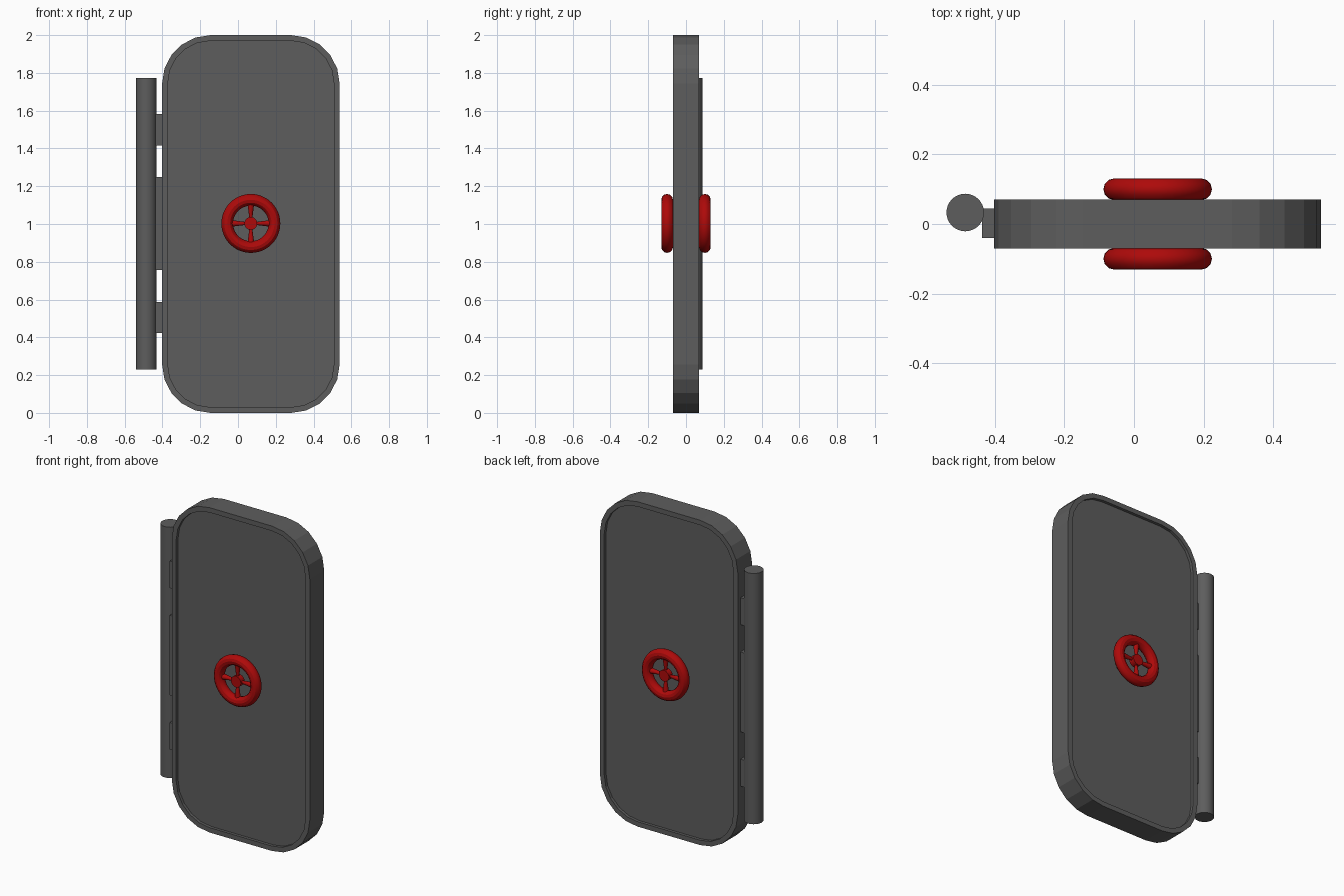
import bpy, bmesh
from math import sin, cos, pi
from mathutils import Vector

if "Cube" in bpy.data.objects:
    bpy.data.objects.remove(bpy.data.objects["Cube"])

X0, X1 = -0.402, 0.538          # door sides
CX, CZ = (X0 + X1) / 2, 1.0     # door centre
HALF_W, HALF_H, RADIUS, THICK = (X1 - X0) / 2, 1.0, 0.257, 0.07
WHEEL_Y, WHEEL_Z = 0.1, 1.003


def material(name, r, g, b):
    m = bpy.data.materials.new(name)
    m.diffuse_color = (r, g, b, 1)
    m.use_nodes = True
    m.node_tree.nodes["Principled BSDF"].inputs["Base Color"].default_value = m.diffuse_color
    return m


red = material("red_paint", 0.42, 0.003, 0.003)
steel = material("dark_steel", 0.11, 0.11, 0.11)


def outline(inset):
    """Rounded rectangle points, five facets per corner."""
    r = RADIUS - inset
    pts = []
    for k, (sx, sz) in enumerate([(1, 1), (-1, 1), (-1, -1), (1, -1)]):
        for i in range(6):
            a = (k + i / 5) * pi / 2
            pts.append((CX + sx * (HALF_W - RADIUS) + r * cos(a),
                        CZ + sz * (HALF_H - RADIUS) + r * sin(a)))
    return pts


def make_door():
    bm = bmesh.new()
    rings = []
    # rim and recessed panel, from front to back
    for inset, y in [(0.03, -0.052), (0.03, -THICK), (0, -THICK),
                     (0, THICK), (0.03, THICK), (0.03, 0.052)]:
        rings.append([bm.verts.new((x, y, z)) for x, z in outline(inset)])
    for a, b in zip(rings, rings[1:]):
        n = len(a)
        for i in range(n):
            bm.faces.new((a[i], a[(i + 1) % n], b[(i + 1) % n], b[i]))
    bm.faces.new(rings[0])
    bm.faces.new(rings[-1])
    bmesh.ops.recalc_face_normals(bm, faces=bm.faces)
    me = bpy.data.meshes.new("door_panel")
    bm.to_mesh(me)
    bm.free()
    me.materials.append(steel)
    bpy.context.collection.objects.link(bpy.data.objects.new("door_panel", me))


def finish(name, mat, smooth=True):
    ob = bpy.context.object
    ob.name = name
    ob.data.materials.append(mat)
    if smooth:
        bpy.ops.object.shade_smooth_by_angle()


def rod(name, p, q, r1, r2, mat, sides=16):
    p, q = Vector(p), Vector(q)
    d = q - p
    bpy.ops.mesh.primitive_cone_add(vertices=sides, radius1=r1, radius2=r2,
                                    depth=d.length, location=(p + q) / 2,
                                    rotation=d.to_track_quat('Z', 'Y').to_euler())
    finish(name, mat)


make_door()

# hinge pin and the three leaves joining it to the door
rod("hinge_pin", (-0.485, 0.033, 0.23), (-0.485, 0.033, 1.774), 0.054, 0.054, steel, 32)
for z0, z1 in [(0.422, 0.588), (0.756, 1.248), (1.416, 1.582)]:
    bpy.ops.mesh.primitive_cube_add(size=1, location=(-0.416, 0.002, (z0 + z1) / 2))
    bpy.context.object.scale = (0.042, 0.085, z1 - z0)
    finish("hinge_leaf", steel, smooth=False)

# one hand wheel on each side
for side, s in [("front", -1), ("back", 1)]:
    y = s * WHEEL_Y
    bpy.ops.mesh.primitive_torus_add(major_segments=48, minor_segments=12,
                                     major_radius=0.125, minor_radius=0.031,
                                     location=(CX, y, WHEEL_Z), rotation=(pi / 2, 0, 0))
    finish(side + "_wheel_rim", red)
    rod(side + "_wheel_hub", (CX, y - 0.018, WHEEL_Z), (CX, y + 0.018, WHEEL_Z),
        0.034, 0.034, red, 24)
    for k in range(4):
        dx, dz = cos(k * pi / 2), sin(k * pi / 2)
        rod(side + "_wheel_spoke", (CX + 0.02 * dx, y, WHEEL_Z + 0.02 * dz),
            (CX + 0.115 * dx, y, WHEEL_Z + 0.115 * dz), 0.007, 0.019, red, 12)
